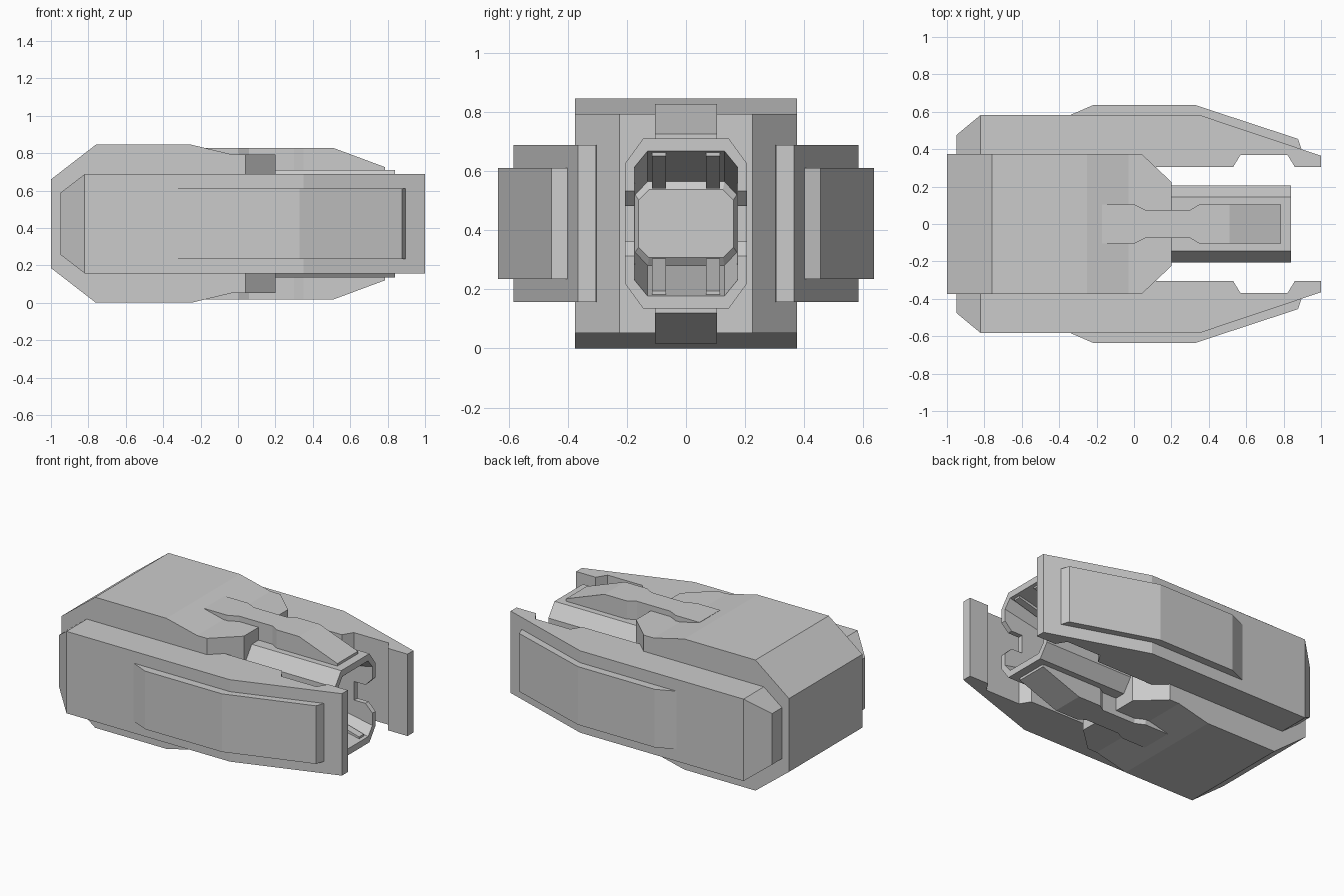
import bpy, bmesh
from mathutils import Matrix

if "Cube" in bpy.data.objects:
    bpy.data.objects.remove(bpy.data.objects["Cube"])

ZC = 0.4225  # height of the horizontal symmetry plane; parts are built around it


def finish(name, bm, mirror=()):
    """Mirror the geometry across the given axes (1=y, 2=z) and make an object."""
    for axis in mirror:
        dup = bmesh.ops.duplicate(bm, geom=bm.verts[:] + bm.edges[:] + bm.faces[:])
        verts = [g for g in dup["geom"] if isinstance(g, bmesh.types.BMVert)]
        for v in verts:
            v.co[axis] *= -1
    bmesh.ops.recalc_face_normals(bm, faces=bm.faces[:])
    bm.transform(Matrix.Translation((0, 0, ZC)))
    me = bpy.data.meshes.new(name)
    bm.to_mesh(me)
    bm.free()
    ob = bpy.data.objects.new(name, me)
    bpy.context.collection.objects.link(ob)
    return ob


def loft(name, rings, mirror=()):
    """Skin a series of equal-sized point rings and cap both ends."""
    bm = bmesh.new()
    vs = [[bm.verts.new(p) for p in r] for r in rings]
    n = len(vs[0])
    for a, b in zip(vs, vs[1:]):
        for i in range(n):
            j = (i + 1) % n
            bm.faces.new((a[i], a[j], b[j], b[i]))
    bm.faces.new(vs[0])
    bm.faces.new(vs[-1])
    return finish(name, bm, mirror)


def rect(x, hy, z0, z1):
    return [(x, -hy, z0), (x, hy, z0), (x, hy, z1), (x, -hy, z1)]


def octagon(x, hy, hz, cy, cz):
    q = [(hy, hz - cz), (hy - cy, hz), (cy - hy, hz), (-hy, hz - cz)]
    return [(x, y, z) for y, z in q + [(-y, -z) for y, z in q]]


def prism_z(pts, hz):
    return [[(x, y, z) for x, y in pts] for z in (-hz, hz)]


def prism_y(pts, y0, y1):
    return [[(x, y, z) for x, z in pts] for y in (y0, y1)]


# main body, tapered at the rear and chamfered at the front
loft("main_body", [rect(x, hy, -hz, hz) for x, hy, hz in (
    (-1, .375, .237), (-.76, .375, .4225), (-.25, .375, .4225),
    (-.03, .375, .37), (.04, .375, .37), (.2, .225, .37))])

# side plates: plan profile extruded in z, then a tapered rear end
bm = bmesh.new()
plan = [(-.82, .30), (-.82, .583), (.35, .583), (1, .365), (1, .305),
        (.86, .305), (.82, .37), (.57, .37), (.53, .305)]
lo, hi = [[bm.verts.new(p) for p in r] for r in prism_z(plan, .265)]
bm.faces.new(lo)
bm.faces.new(hi)
for i in range(1, len(plan)):
    j = (i + 1) % len(plan)
    bm.faces.new((lo[i], lo[j], hi[j], hi[i]))
rear = [bm.verts.new((-.95, y, z)) for y, z in
        ((.30, -.165), (.475, -.165), (.475, .165), (.30, .165))]
front = [lo[0], lo[1], hi[1], hi[0]]
for i in range(4):
    j = (i + 1) % 4
    bm.faces.new((front[i], front[j], rear[j], rear[i]))
bm.faces.new(rear)
finish("side_plates", bm, (1,))

# raised outer pads on the side plates
loft("outer_pads", prism_z([(-.34, .57), (-.34, .583), (-.22, .635), (.33, .635),
                            (.877, .455), (.897, .395), (.35, .56)], .188), (1,))

# octagonal barrel with a recess tapering to a raised inner face
barrel = loft("barrel", [
    octagon(.15, .207, .287, .062, .085),
    octagon(.84, .207, .287, .062, .085),
    octagon(.84, .175, .245, .045, .055),
    octagon(.38, .172, .142, .042, .045),
    octagon(.40, .160, .115, .035, .035)])

# tapered notches in both side walls of the barrel mouth
cutter = loft("notch_cutter", prism_y([(.9, -.11), (.84, -.11), (.79, -.06), (.71, -.06),
                                       (.71, .06), (.79, .06), (.84, .11), (.9, .11)], -.3, .3))
cutter.hide_render = True
cutter.hide_viewport = True
cut = barrel.modifiers.new("notches", "BOOLEAN")
cut.operation = "DIFFERENCE"
cut.solver = "EXACT"
cut.object = cutter

# four sloping rails inside the recess
loft("inner_rails", prism_y([(.82, .246), (.82, .228), (.42, .118), (.38, .118),
                             (.38, .15)], .067, .115), (1, 2))

# waisted ridges on the top and bottom
loft("ridges", [rect(x, hy, z0, z1) for x, hy, z0, z1 in (
    (-.17, .105, .30, .405), (0, .105, .28, .405), (.06, .075, .28, .405),
    (.3, .075, .28, .405), (.35, .105, .28, .405), (.51, .105, .28, .405),
    (.785, .105, .28, .303))], (2,))
